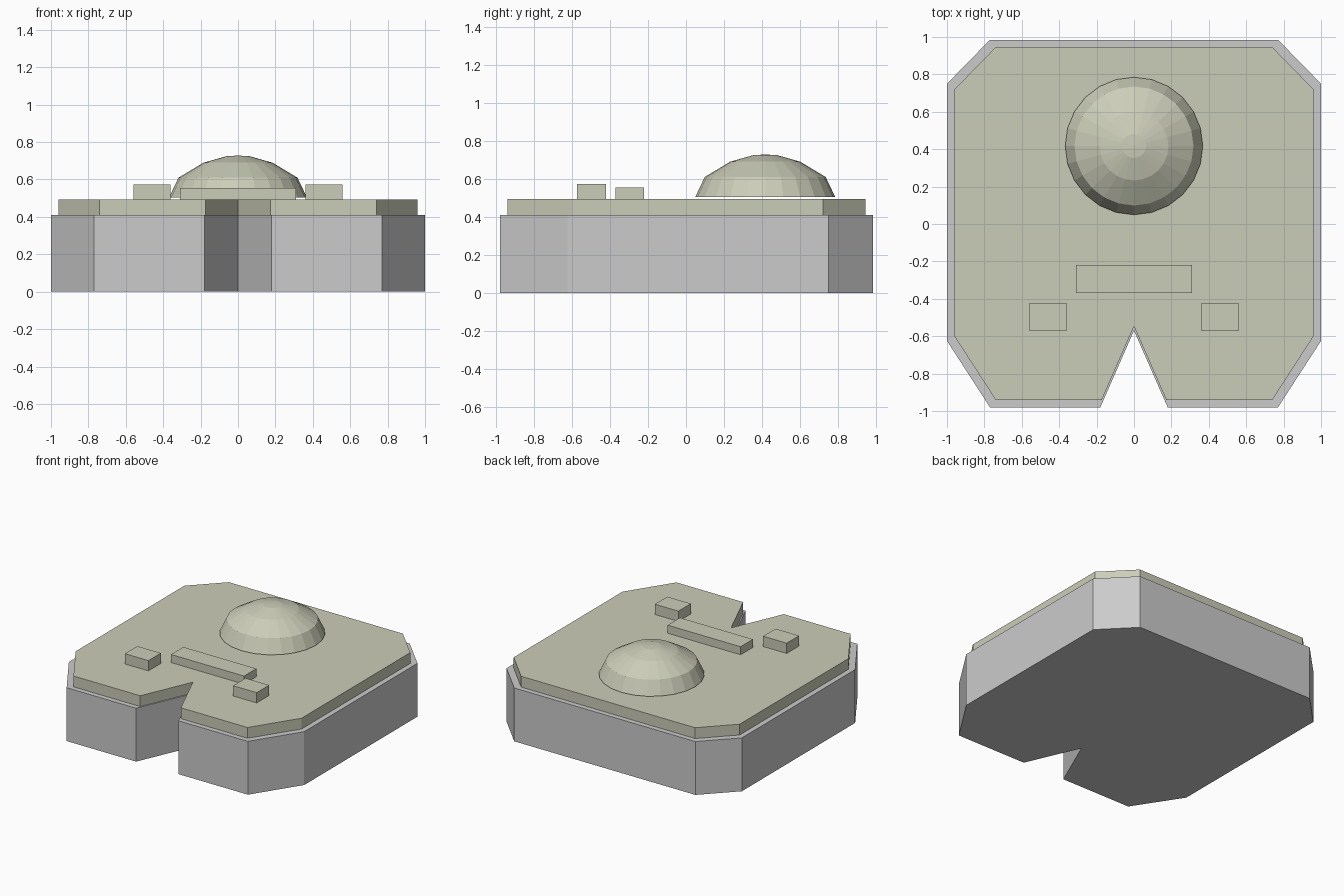
import bpy, bmesh
from math import sin, cos, tau

if "Cube" in bpy.data.objects:
    bpy.data.objects.remove(bpy.data.objects["Cube"])

olive = bpy.data.materials.new("olive")
olive.diffuse_color = (0.60, 0.61, 0.48, 1)
olive.use_nodes = True
olive.node_tree.nodes["Principled BSDF"].inputs["Base Color"].default_value = olive.diffuse_color


def finish(name, bm, mat=None):
    bmesh.ops.recalc_face_normals(bm, faces=bm.faces)
    me = bpy.data.meshes.new(name)
    bm.to_mesh(me)
    bm.free()
    if mat:
        me.materials.append(mat)
    ob = bpy.data.objects.new(name, me)
    bpy.context.collection.objects.link(ob)
    return ob


def slab(name, outline, z0, z1, mat=None):
    bm = bmesh.new()
    face = bm.faces.new([bm.verts.new((x, y, z0)) for x, y in outline])
    ext = bmesh.ops.extrude_face_region(bm, geom=[face], use_keep_orig=True)
    top = [v for v in ext["geom"] if isinstance(v, bmesh.types.BMVert)]
    bmesh.ops.translate(bm, verts=top, vec=(0, 0, z1 - z0))
    return finish(name, bm, mat)


def box(name, x0, x1, y0, y1, z0, z1):
    return slab(name, [(x0, y0), (x1, y0), (x1, y1), (x0, y1)], z0, z1, olive)


def lathe(name, profile, centre, sides, mat):
    bm = bmesh.new()
    rings = [[bm.verts.new((centre[0] + r * cos(tau * i / sides),
                            centre[1] + r * sin(tau * i / sides), z))
              for i in range(sides)] for r, z in profile[:-1]]
    tip = bm.verts.new((*centre, profile[-1][1]))
    for i in range(sides):
        j = (i + 1) % sides
        for a, b in zip(rings, rings[1:]):
            bm.faces.new((a[i], a[j], b[j], b[i]))
        bm.faces.new((rings[-1][i], rings[-1][j], tip))
    bm.faces.new(rings[0][::-1])
    return finish(name, bm, mat)


# Notched body with chamfered corners: right half, mirrored to the left
half = [(0, -0.57), (0.18, -0.98), (0.77, -0.98), (1, -0.625), (1, 0.75), (0.77, 0.985)]
outline = half + [(-x, y) for x, y in reversed(half[1:])]
slab("body", outline, 0, 0.41)

# Top plate: same outline, slightly smaller
slab("top_plate", [(x * 0.96, y * 0.96) for x, y in outline], 0.41, 0.493, olive)

# Faceted dome
lathe("dome", [(0.368, 0.505), (0.318, 0.61), (0.184, 0.69), (0.064, 0.724), (0, 0.728)],
      (0, 0.417), 24, olive)

# Raised bar and the pair of blocks in front of it
box("bar", -0.31, 0.31, -0.37, -0.22, 0.493, 0.555)
for side, x in (("left", -0.46), ("right", 0.46)):
    box(side + "_block", x - 0.1, x + 0.1, -0.573, -0.422, 0.493, 0.572)
